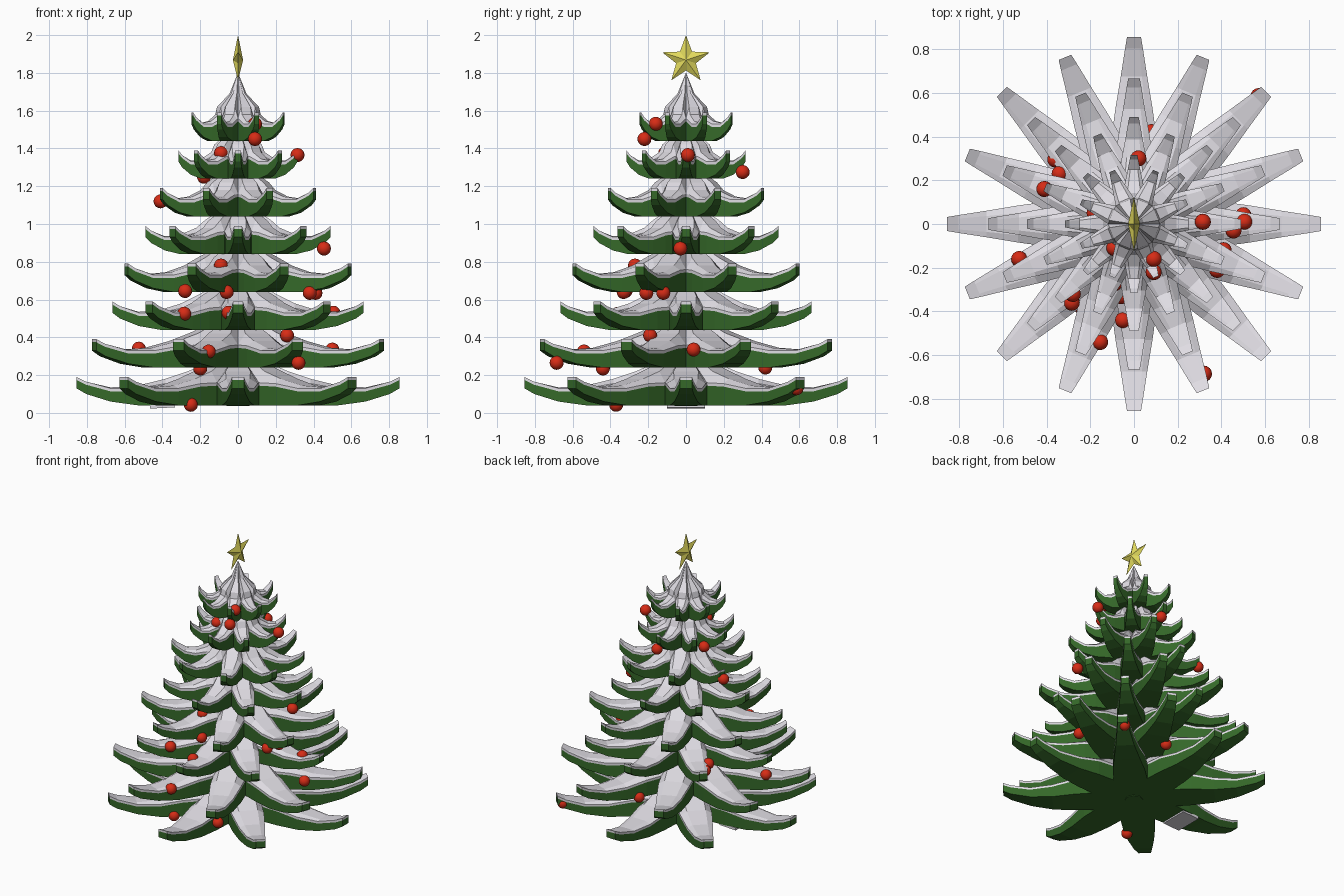
import bpy, bmesh, math
from mathutils import Matrix, Vector

cube = bpy.data.objects.get("Cube")
if cube:
    bpy.data.objects.remove(cube, do_unlink=True)


def material(name, rgb):
    m = bpy.data.materials.new(name)
    m.use_nodes = True
    m.diffuse_color = (*rgb, 1)
    m.node_tree.nodes["Principled BSDF"].inputs["Base Color"].default_value = (*rgb, 1)
    return m


GREEN = material("needle green", (0.035, 0.14, 0.022))
SNOW = material("snow white", (0.74, 0.72, 0.77))
RED = material("bauble red", (0.68, 0.025, 0.008))
GOLD = material("star yellow", (0.76, 0.7, 0.11))


def finish(name, bm, *mats):
    mesh = bpy.data.meshes.new(name)
    bmesh.ops.recalc_face_normals(bm, faces=bm.faces)
    bm.to_mesh(mesh)
    bm.free()
    for m in mats:
        mesh.materials.append(m)
    ob = bpy.data.objects.new(name, mesh)
    bpy.context.collection.objects.link(ob)
    return ob


# Branch shape: fraction of reach, relative width, top, edge drop, underside
OUTER = [(0.45, 0.95, 0.14, 0.025, 0), (0.62, 0.77, 0.105, 0.015, 0),
         (0.79, 0.55, 0.095, 0.005, 0.02), (0.94, 0.37, 0.125, 0, 0.06),
         (1, 0.29, 0.15, 0, 0.09)]
RIM = 0.016
ARMS = 8


def section(r, half, top, drop, low):
    """Branch cross-section: green walls, snow rim, raised snow plateau."""
    edge = top - drop
    side = [(half, low), (half, edge - RIM), (half, edge), (half * 0.6, top)]
    return [(r, -y, z) for y, z in side] + [(r, y, z) for y, z in reversed(side)]


def tier(index, reach, z0, turn):
    width = 0.11 * (reach / 0.855) ** 0.75
    valley = width / math.tan(math.pi / ARMS)
    # Hub sections taper to the axis, outer sections form the free branch
    rings = [section(0.001, 0.0004, 0.36, 0, 0),
             section(valley * 0.4, width * 0.4, 0.25, 0.03, 0),
             section(valley, width, 0.18, 0.06, 0)]
    rings += [section(f * reach, w * width, t, d, b) for f, w, t, d, b in OUTER]
    bm = bmesh.new()
    for arm in range(ARMS):
        rot = Matrix.Rotation(turn + arm * math.tau / ARMS, 4, 'Z')
        loops = [[bm.verts.new(rot @ Vector(p) + Vector((0, 0, z0))) for p in ring]
                 for ring in rings]
        for s, (a, b) in enumerate(zip(loops, loops[1:])):
            for k in range(8):
                if s < 2 and k in (0, 1, 5, 6):
                    continue  # hub walls lie inside the tier
                n = (k + 1) % 8
                face = bm.faces.new((a[k], a[n], b[n], b[k]))
                face.material_index = 0 if k in (0, 6, 7) else 1
        end = loops[-1]
        bm.faces.new([end[k] for k in (0, 1, 6, 7)])
        bm.faces.new(end[1:7]).material_index = 1
    bmesh.ops.remove_doubles(bm, verts=bm.verts, dist=0.0015)
    finish(f"branch_tier_{index + 1}", bm, GREEN, SNOW)


for i, reach in enumerate([0.855, 0.825, 0.665, 0.64, 0.49, 0.44, 0.315, 0.262]):
    tier(i, reach, 0.04 + 0.2 * i, (i % 2) * math.pi / ARMS)

# Trunk core
bm = bmesh.new()
bmesh.ops.create_cone(bm, cap_ends=True, segments=8, radius1=0.06, radius2=0.03,
                      depth=1.5, matrix=Matrix.Translation((0, 0, 0.786)))
finish("trunk", bm, GREEN)

# Loose snow slab below one low branch
bm = bmesh.new()
bmesh.ops.create_cube(bm, size=1, matrix=Matrix.Translation((-0.4, 0, 0.035))
                      @ Matrix.Rotation(-0.05, 4, 'Y') @ Matrix.Diagonal((0.13, 0.2, 0.018, 1)))
finish("snow_slab", bm, SNOW)

# Star on the tip, facing sideways
bm = bmesh.new()
outline = []
for k in range(10):
    r = 0.055 if k % 2 else 0.132
    a = k * math.pi / 5
    outline.append(bm.verts.new((0, r * math.sin(a), 1.868 + r * math.cos(a))))
for x in (-0.027, 0.027):
    hub = bm.verts.new((x, 0, 1.868))
    for k in range(10):
        bm.faces.new((hub, outline[k], outline[(k + 1) % 10]))
finish("star", bm, GOLD)

# Baubles
SPOTS = [
    (0.09, -0.16, 1.53), (0.09, -0.22, 1.45), (0.315, 0.01, 1.365), (0.02, 0.3, 1.275),
    (-0.09, -0.11, 1.375), (-0.18, 0.05, 1.25), (-0.41, 0.16, 1.12), (0.455, -0.03, 0.87),
    (-0.09, -0.27, 0.78), (0.38, -0.21, 0.635), (0.41, -0.12, 0.635), (-0.28, -0.32, 0.645),
    (-0.06, -0.33, 0.64), (-0.285, -0.36, 0.525), (-0.05, -0.44, 0.53), (0.505, 0.01, 0.53),
    (-0.36, 0.295, 0.5), (-0.34, 0.23, 0.52), (-0.525, -0.16, 0.34), (-0.155, -0.54, 0.325),
    (0.26, -0.19, 0.41), (0.5, 0.04, 0.335), (0.32, -0.685, 0.265), (-0.2, -0.44, 0.235),
    (0.08, 0.42, 0.24), (0.57, 0.585, 0.13), (-0.25, -0.37, 0.043)]
for i, spot in enumerate(SPOTS):
    bm = bmesh.new()
    bmesh.ops.create_uvsphere(bm, u_segments=16, v_segments=10, radius=0.037,
                              matrix=Matrix.Translation(spot))
    for f in bm.faces:
        f.smooth = True
    finish(f"bauble_{i + 1}", bm, RED)
